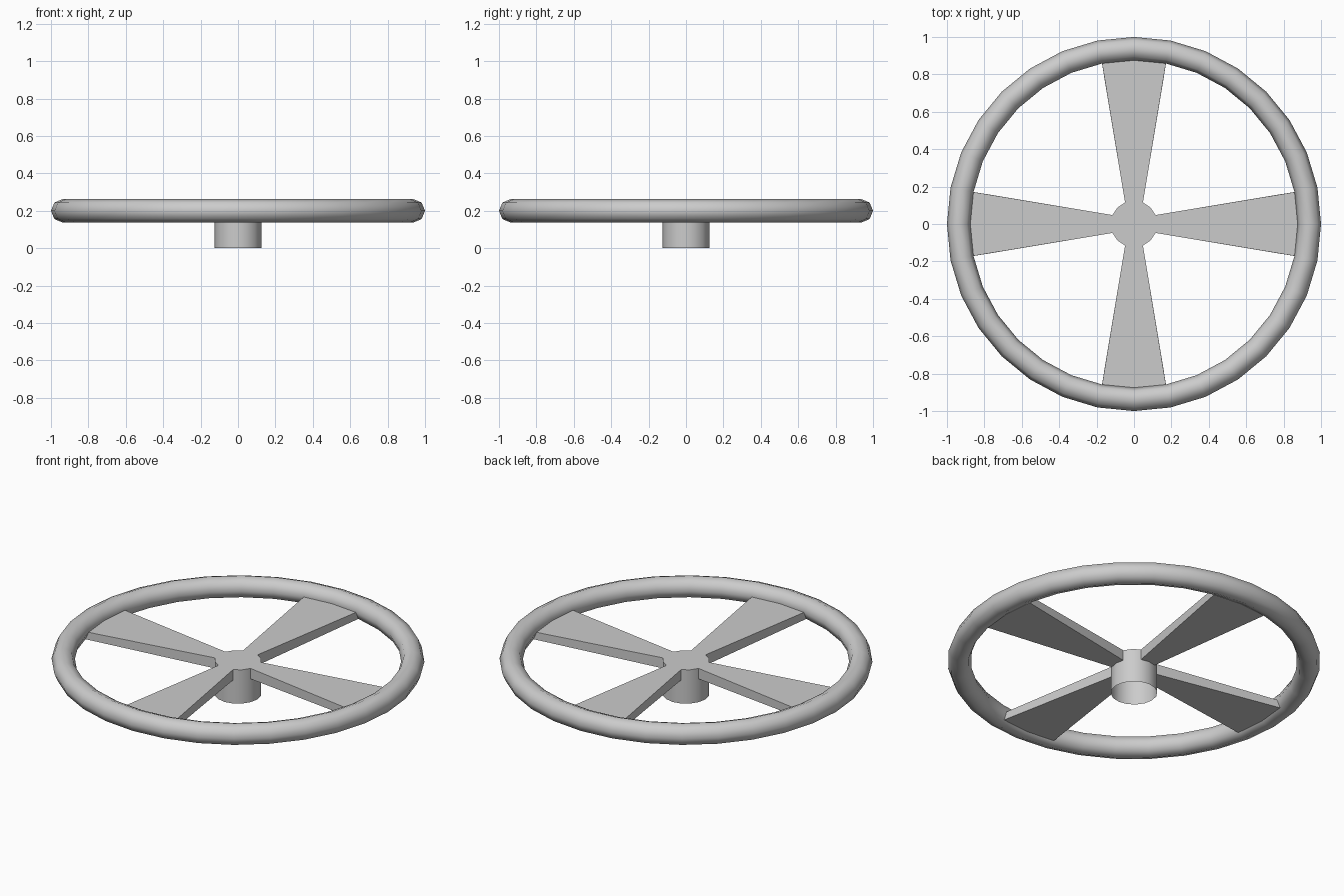
import bpy, bmesh, math

if "Cube" in bpy.data.objects:
    bpy.data.objects.remove(bpy.data.objects["Cube"])

RIM_Z = 0.20       # height of rim centre line and flat hub top
RIM_R, TUBE_R = 0.9375, 0.0625
HUB_R = 0.125
INNER_R = RIM_R - TUBE_R


def polar(r, deg, z):
    a = math.radians(deg)
    return (r * math.cos(a), r * math.sin(a), z)


def finish(name, bm):
    mesh = bpy.data.meshes.new(name)
    bm.normal_update()
    bm.to_mesh(mesh)
    bm.free()
    obj = bpy.data.objects.new(name, mesh)
    bpy.context.collection.objects.link(obj)
    return obj


# Rim: smooth low-poly torus
bpy.ops.mesh.primitive_torus_add(major_radius=RIM_R, minor_radius=TUBE_R,
                                 major_segments=32, minor_segments=8,
                                 location=(0, 0, RIM_Z))
rim = bpy.context.object
rim.name = "rim"
bpy.ops.object.shade_smooth()

# Hub: tube with a flat top, open underneath
bm = bmesh.new()
N = 16
low = [bm.verts.new(polar(HUB_R, 360 * i / N, 0)) for i in range(N)]
top = [bm.verts.new(polar(HUB_R, 360 * i / N, RIM_Z)) for i in range(N)]
for i in range(N):
    j = (i + 1) % N
    bm.faces.new((low[i], low[j], top[j], top[i])).smooth = True
cap = bm.faces.new(top)
for e in cap.edges:
    e.smooth = False
finish("hub", bm)

# Spokes: four flared blades joining the hub to the inside of the rim
LOW_R = RIM_R - TUBE_R * math.sqrt(0.5)
LOW_Z = RIM_Z - TUBE_R * math.sqrt(0.5)
for k in range(4):
    bm = bmesh.new()

    def outline(r_out, z_in, z_out):
        pts = [polar(HUB_R, d, z_in) for d in (22.5, 0, -22.5)]
        pts += [polar(r_out, d, z_out) for d in (-11.25, 0, 11.25)]
        return [bm.verts.new(p) for p in pts]

    upper = outline(INNER_R, RIM_Z, RIM_Z)
    lower = outline(LOW_R, RIM_Z - 0.062, LOW_Z)
    bm.faces.new(upper)
    for a, b, c, d in ((0, 1, 4, 5), (1, 2, 3, 4)):
        bm.faces.new([lower[i] for i in (d, c, b, a)])
    for i, j in ((2, 3), (3, 4), (4, 5), (5, 0)):
        bm.faces.new((upper[i], lower[i], lower[j], upper[j]))
    bmesh.ops.recalc_face_normals(bm, faces=bm.faces)
    spoke = finish(f"spoke_{k + 1}", bm)
    spoke.rotation_euler.z = k * math.pi / 2
